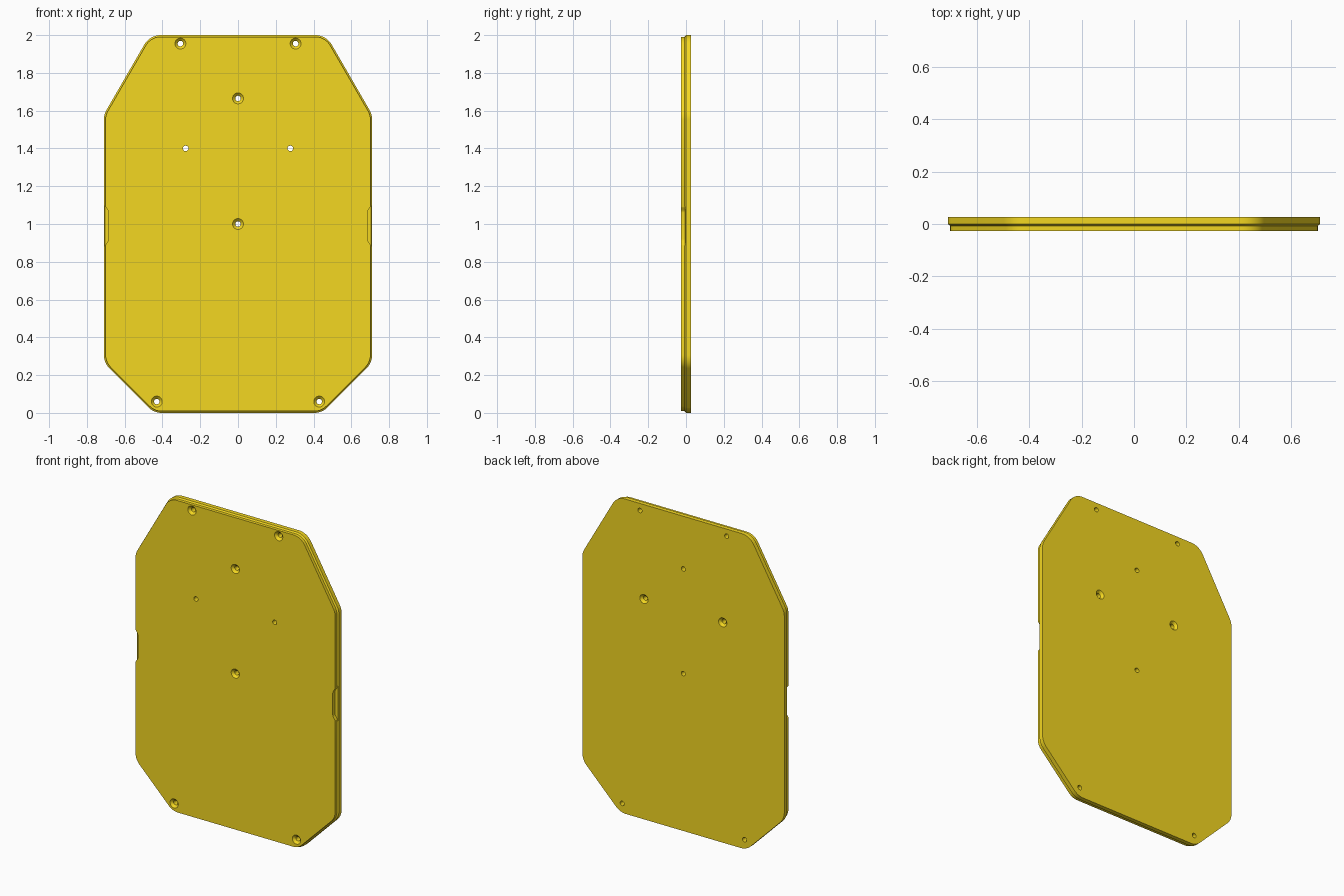
import bpy, bmesh, math
from mathutils import Vector

if "Cube" in bpy.data.objects:
    bpy.data.objects.remove(bpy.data.objects["Cube"])

HALF = 0.027        # half of the plate thickness
STEP = 0.009        # inset of the front lip


def outline(inset, radius=0.1, seg=10):
    """Rounded octagon in (x, z); inset shrinks it around the same arc centres."""
    right = [(0.445, 0), (0.71, 0.265), (0.71, 1.58), (0.467, 2.0)]
    pts = [Vector(p) for p in right + [(-x, z) for x, z in reversed(right)]]
    out = []
    for i, p in enumerate(pts):
        d0 = (p - pts[i - 1]).normalized()
        d1 = (pts[(i + 1) % len(pts)] - p).normalized()
        turn = d0.angle(d1)
        c = p + (d1 - d0).normalized() * radius / math.cos(turn / 2)
        start = math.atan2(d0.y, d0.x) - math.pi / 2
        for k in range(seg + 1):
            a = start + turn * k / seg
            out.append((c.x + (radius - inset) * math.cos(a),
                        c.y + (radius - inset) * math.sin(a)))
    return out


def loft(bm, sections):
    """Closed solid through (y, [(x, z), ...]) sections."""
    rings = [[bm.verts.new((x, y, z)) for x, z in pts] for y, pts in sections]
    for a, b in zip(rings, rings[1:]):
        n = len(a)
        for i in range(n):
            bm.faces.new((a[i], a[(i + 1) % n], b[(i + 1) % n], b[i]))
    bm.faces.new(rings[0])
    bm.faces.new(rings[-1])


def circle(cx, cz, r, n=32):
    return [(cx + r * math.cos(math.tau * i / n), cz + r * math.sin(math.tau * i / n))
            for i in range(n)]


def make_object(name, bm):
    bmesh.ops.recalc_face_normals(bm, faces=bm.faces)
    mesh = bpy.data.meshes.new(name)
    bm.to_mesh(mesh)
    bm.free()
    ob = bpy.data.objects.new(name, mesh)
    bpy.context.collection.objects.link(ob)
    return ob


# Plate: full outline at the back, stepped-in lip at the front
bm = bmesh.new()
full, lip = outline(0), outline(STEP)
loft(bm, [(HALF, full), (0, full), (-0.007, lip), (-HALF, lip)])
plate = make_object("cover_plate", bm)

# Cutter: countersunk screw holes and side notches
bm = bmesh.new()


def screw_hole(x, z, side):
    """side -1: countersunk from the front, 1: from the back."""
    r, head = 0.0145, 0.029
    depth = head - r
    profile = [(HALF + 0.01, head + 0.01), (HALF - depth, r), (-HALF - 0.01, r)]
    loft(bm, [(side * y, circle(x, z, rad)) for y, rad in profile])


for x, z in [(0, 1.0), (0, 1.665)]:
    screw_hole(x, z, -1)
for s in (-1, 1):
    screw_hole(s * 0.305, 1.955, -1)
    screw_hole(s * 0.43, 0.06, -1)
    screw_hole(s * 0.277, 1.40, 1)
    # shallow finger notch with S-curved ends
    ease = [(0.694 + 0.009 * math.cos(math.pi * k / 8), 0.11 - 0.04 * k / 8)
            for k in range(9)]
    half = [(0.75, 0.11)] + ease
    notch = [(s * x, 0.99 + h) for x, h in half]
    notch += [(s * x, 0.99 - h) for x, h in reversed(half)]
    loft(bm, [(-HALF - 0.02, notch), (-0.004, notch)])
cutter = make_object("hole_cutter", bm)
cutter.hide_render = True

mod = plate.modifiers.new("holes", 'BOOLEAN')
mod.object = cutter
mod.operation = 'DIFFERENCE'
mod.solver = 'EXACT'
bpy.context.view_layer.objects.active = plate
plate.select_set(True)
bpy.ops.object.modifier_apply(modifier=mod.name)
bpy.data.objects.remove(cutter)
bpy.ops.object.shade_smooth_by_angle(angle=math.radians(30))

# Yellow finish
mat = bpy.data.materials.new("yellow")
mat.diffuse_color = (0.9, 0.68, 0.015, 1)
mat.use_nodes = True
mat.node_tree.nodes["Principled BSDF"].inputs["Base Color"].default_value = mat.diffuse_color
plate.data.materials.clear()
plate.data.materials.append(mat)
